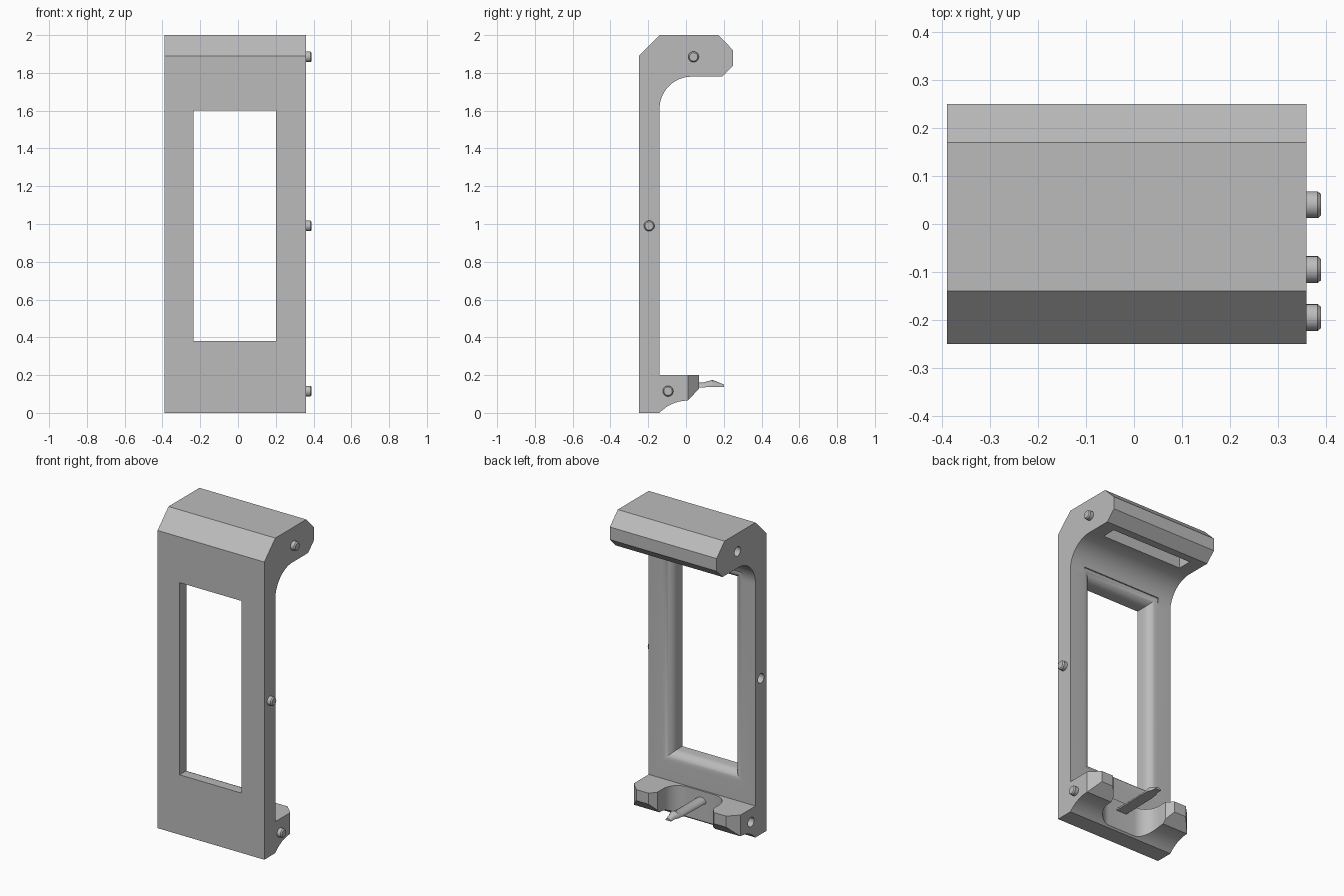
import bpy, bmesh
from math import sin, cos, pi, radians
from mathutils import Vector

cube = bpy.data.objects.get("Cube")
if cube:
    bpy.data.objects.remove(cube, do_unlink=True)

grey = bpy.data.materials.new("plain grey")
grey.use_nodes = True
grey.diffuse_color = (0.5, 0.5, 0.5, 1)
grey.node_tree.nodes["Principled BSDF"].inputs["Base Color"].default_value = (0.5, 0.5, 0.5, 1)

LEFT, RIGHT = 0.36, -0.39
MID = (LEFT + RIGHT) / 2


def loft(name, rings):
    """Solid through a list of equal-length point rings, capped at both ends."""
    bm = bmesh.new()
    rows = [[bm.verts.new(p) for p in ring] for ring in rings]
    n = len(rows[0])
    for a, b in zip(rows, rows[1:]):
        for i in range(n):
            j = (i + 1) % n
            bm.faces.new((a[i], a[j], b[j], b[i]))
    bm.faces.new(rows[0][::-1])
    bm.faces.new(rows[-1])
    bmesh.ops.recalc_face_normals(bm, faces=bm.faces)
    mesh = bpy.data.meshes.new(name)
    bm.to_mesh(mesh)
    bm.free()
    mesh.materials.append(grey)
    ob = bpy.data.objects.new(name, mesh)
    bpy.context.collection.objects.link(ob)
    return ob


def arc(cx, cy, r, start, end, steps=12):
    angles = [radians(start + (end - start) * i / steps) for i in range(steps + 1)]
    return [(cx + r * cos(a), cy + r * sin(a)) for a in angles]


def side_prism(name, pts, x0, x1):
    return loft(name, [[(x, y, z) for y, z in pts] for x in (x0, x1)])


def plan_prism(name, pts, z0, z1):
    return loft(name, [[(x, y, z) for x, y in pts] for z in (z0, z1)])


def activate(ob):
    bpy.ops.object.select_all(action='DESELECT')
    ob.select_set(True)
    bpy.context.view_layer.objects.active = ob


def cut(ob, cutter):
    cutter.hide_render = True
    mod = ob.modifiers.new("cut", 'BOOLEAN')
    mod.operation, mod.solver, mod.object = 'DIFFERENCE', 'EXACT', cutter
    activate(ob)
    bpy.ops.object.modifier_apply(modifier=mod.name)
    bpy.data.objects.remove(cutter, do_unlink=True)


def smooth(ob):
    activate(ob)
    bpy.ops.object.shade_smooth_by_angle(angle=radians(30))


# Frame: upright plate, overhanging hood and foot in one side profile
profile = [(-0.25, 0)]
profile += arc(0.01, -0.141, 0.206, 136.8, 90)
profile += [(0.07, 0.13), (0.07, 0.2), (-0.14, 0.2)]
profile += arc(0.03, 1.61, 0.17, 180, 90, 16)
profile += [(0.19, 1.78), (0.25, 1.84), (0.25, 1.92), (0.17, 2), (-0.14, 2), (-0.25, 1.89)]
frame = side_prism("frame", profile, RIGHT, LEFT)

# Window with a rounded rim on the back
stations = [(-0.3, 0)] + [(-0.2 + 0.06 * sin(t), 0.06 * (1 - cos(t)))
                          for t in [i * pi / 16 for i in range(9)]] + [(-0.1, 0.06)]
rings = []
for y, g in stations:
    x0, x1, z0, z1 = -0.235 - g, 0.2 + g, 0.38 - g, 1.6 + g
    rings.append([(x0, y, z0), (x1, y, z0), (x1, y, z1), (x0, y, z1)])
cut(frame, loft("window_cutter", rings))

# Notch between the two foot lugs, with rounded inner corners
half = [(0.27, 0.12), (0.23, 0.07), (0.195, 0.03)] + arc(0.095, -0.03, 0.1, 0, -90)
notch = [(MID + x, y) for x, y in half] + [(MID - x, y) for x, y in reversed(half)]
cut(frame, plan_prism("notch_cutter", notch, -0.1, 0.3))

# Outer corners of the lugs
for edge, s in ((LEFT, 1), (RIGHT, -1)):
    tri = [(edge + s * 0.04, -0.03), (edge + s * 0.04, 0.11), (edge - s * 0.1, 0.11)]
    cut(frame, plan_prism("lug_corner_cutter", tri, -0.1, 0.3))

# Slot under the hood
slot = [(MID - 0.285, 0.05), (MID + 0.285, 0.05), (MID + 0.285, 0.14), (MID - 0.285, 0.14)]
cut(frame, plan_prism("slot_cutter", slot, 1.7, 1.9))

# Sockets on the right side, matching pegs on the left side
for label, y, z in (("top", 0.04, 1.885), ("middle", -0.195, 0.99), ("bottom", -0.095, 0.115)):
    cut(frame, side_prism("socket_cutter", arc(y, z, 0.03, 0, 345, 23), RIGHT - 0.05, RIGHT + 0.04))
    rings = [[(x, py, pz) for py, pz in arc(y, z, r, 0, 345, 23)]
             for x, r in ((LEFT - 0.01, 0.028), (LEFT + 0.023, 0.028), (LEFT + 0.03, 0.022))]
    smooth(loft(label + "_peg", rings))
smooth(frame)

# Latch tongue: half-round bar with a raised catch and a thin tip
rings = []
for y, w, z0, z1 in ((-0.18, 0.036, 0.13, 0.16), (0.09, 0.036, 0.135, 0.16),
                     (0.14, 0.034, 0.138, 0.175), (0.165, 0.022, 0.138, 0.165),
                     (0.2, 0.02, 0.136, 0.15)):
    rings.append([(MID + w * cos(a), y, z0 + (z1 - z0) * sin(a))
                  for a in [i * pi / 12 for i in range(13)]])
smooth(loft("latch_tongue", rings))
